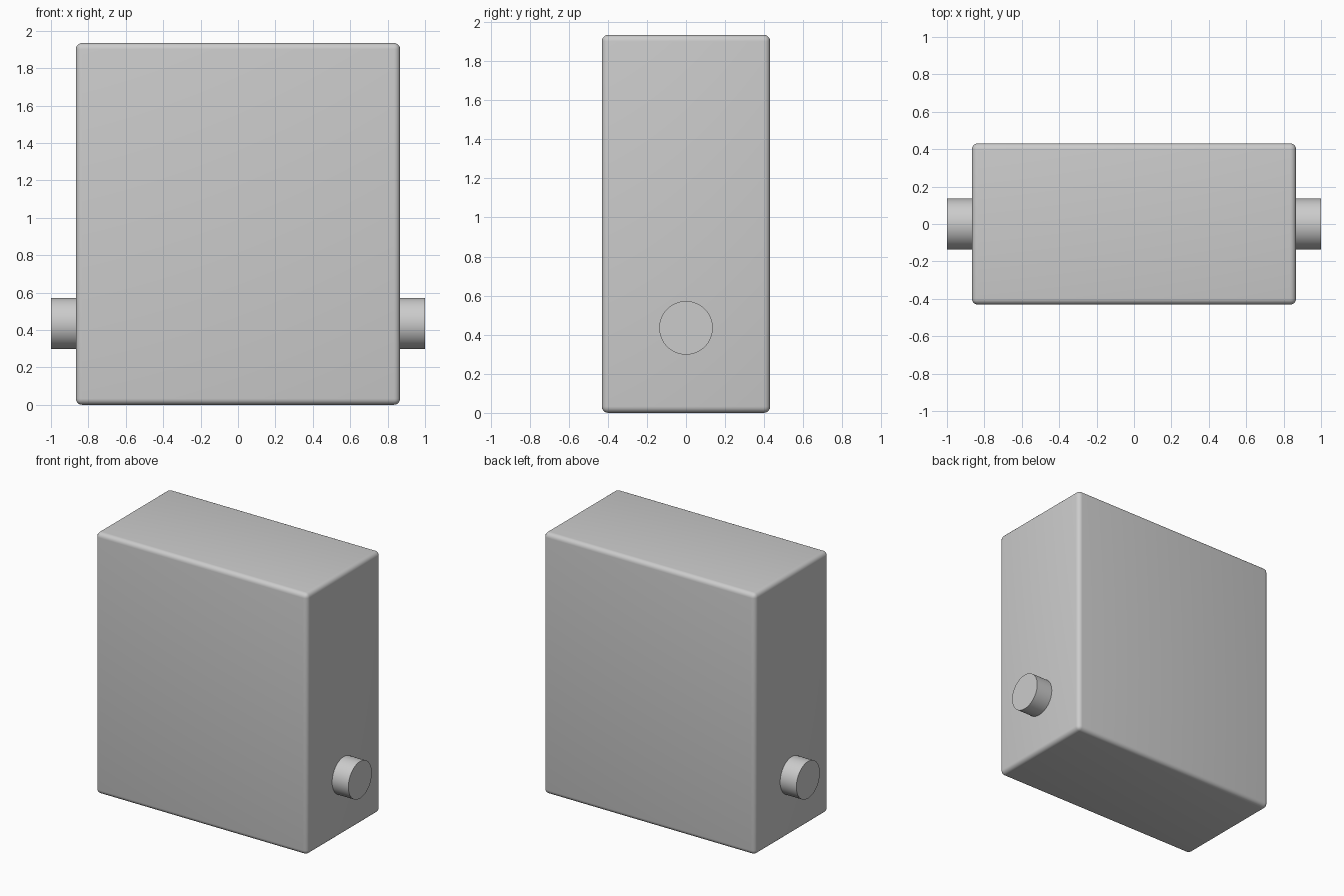
import bpy
import math

if "Cube" in bpy.data.objects:
    bpy.data.objects.remove(bpy.data.objects["Cube"])


def smooth(obj):
    bpy.context.view_layer.objects.active = obj
    obj.select_set(True)
    bpy.ops.object.shade_smooth_by_angle(angle=math.radians(30))
    obj.select_set(False)


# Main housing: upright block with small rounded edges
bpy.ops.mesh.primitive_cube_add(size=1, location=(0, 0, 0.967))
housing = bpy.context.object
housing.name = "housing"
housing.scale = (1.734, 0.862, 1.934)
bpy.ops.object.transform_apply(location=False, rotation=False, scale=True)
bevel = housing.modifiers.new("rounded_edges", "BEVEL")
bevel.width = 0.033
bevel.segments = 5
bpy.ops.object.modifier_apply(modifier=bevel.name)
smooth(housing)

# Axle running through the housing, showing as a stub on each side
bpy.ops.mesh.primitive_cylinder_add(
    vertices=64, radius=0.137, depth=2.0,
    location=(0, 0, 0.435), rotation=(0, math.pi / 2, 0))
axle = bpy.context.object
axle.name = "axle"
smooth(axle)
